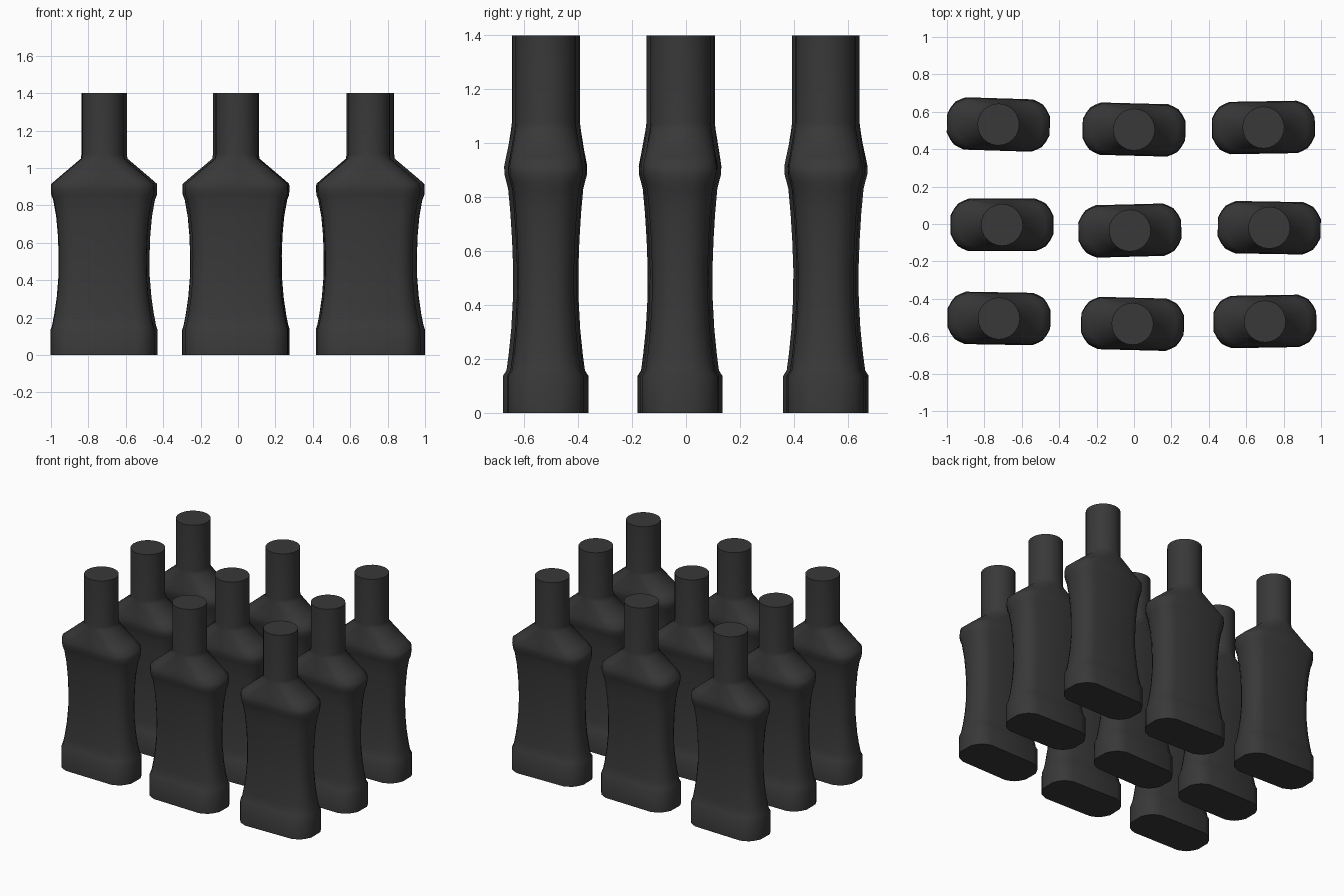
import bpy, bmesh
from math import sin, cos, pi, radians

if "Cube" in bpy.data.objects:
    bpy.data.objects.remove(bpy.data.objects["Cube"])

# Quarter outline of the flattened base, matched to circle angles 0..90 in 15 degree steps
QUARTER = [(0.275, 0), (0.275, 0.05), (0.257, 0.085), (0.235, 0.114),
           (0.209, 0.128), (0.18, 0.14), (0, 0.14)]
NECK_R = 0.112

# Profile levels: z, half width, half depth, roundness (0 = base outline, 1 = circle)
LEVELS = [(0, .275, .14, 0), (.137, .275, .14, 0), (.158, .268, .127, 0),
          (.22, .256, .119, 0), (.31, .243, .110, 0), (.42, .234, .104, 0),
          (.53, .233, .103, 0), (.64, .237, .107, 0), (.74, .246, .113, 0),
          (.83, .262, .121, 0), (.855, .272, .127, 0), (.885, .274, .135, 0),
          (.915, .273, .136, .05), (.95, .233, .131, .25),
          (1.05, NECK_R + .003, NECK_R + .003, 1),
          (1.075, NECK_R, NECK_R, 1), (1.4, NECK_R, NECK_R, 1)]


def outline():
    """Full 24 point loop of (flattened point, circle point) at unit half sizes."""
    q = [((x / .275, y / .14), (cos(i * pi / 12), sin(i * pi / 12)))
         for i, (x, y) in enumerate(QUARTER)]

    def flip(p, sx, sy):
        return tuple((a * sx, b * sy) for a, b in p)
    return (q[:-1] + [flip(p, -1, 1) for p in q[:0:-1]]
            + [flip(p, -1, -1) for p in q[:-1]] + [flip(p, 1, -1) for p in q[:0:-1]])


def bottle_mesh():
    bm = bmesh.new()
    rings = []
    for z, w, d, k in LEVELS:
        rings.append([bm.verts.new((w * (a[0] * (1 - k) + c[0] * k),
                                    d * (a[1] * (1 - k) + c[1] * k), z))
                      for a, c in outline()])
    for lo, hi in zip(rings, rings[1:]):
        for i in range(len(lo)):
            j = (i + 1) % len(lo)
            bm.faces.new((lo[i], lo[j], hi[j], hi[i]))
    bm.faces.new(rings[0][::-1])
    bm.faces.new(rings[-1])
    bmesh.ops.recalc_face_normals(bm, faces=bm.faces)
    me = bpy.data.meshes.new("bottle")
    bm.to_mesh(me)
    bm.free()
    mat = bpy.data.materials.new("dark_glass")
    mat.diffuse_color = (0.04, 0.04, 0.04, 1)
    mat.use_nodes = True
    mat.node_tree.nodes["Principled BSDF"].inputs["Base Color"].default_value = mat.diffuse_color
    me.materials.append(mat)
    return me


# Nine bottles in a loose grid: x, y, turn in degrees
SPOTS = [(-.725, .532, -1.8), (0, .505, -1.5), (.692, .516, 1),
         (-.706, -.005, 0), (-.022, -.035, 1.5), (.723, -.02, -1),
         (-.722, -.505, -1), (-.008, -.534, -1.5), (.70, -.521, 1)]
mesh = bottle_mesh()
for n, (x, y, turn) in enumerate(SPOTS, 1):
    ob = bpy.data.objects.new(f"bottle_{n}", mesh)
    ob.location = (x, y, 0)
    ob.rotation_euler.z = radians(turn)
    bpy.context.collection.objects.link(ob)

# Smooth the shared mesh, keeping the rims sharp
bpy.context.view_layer.objects.active = ob
ob.select_set(True)
bpy.ops.object.shade_smooth_by_angle(angle=radians(50))
